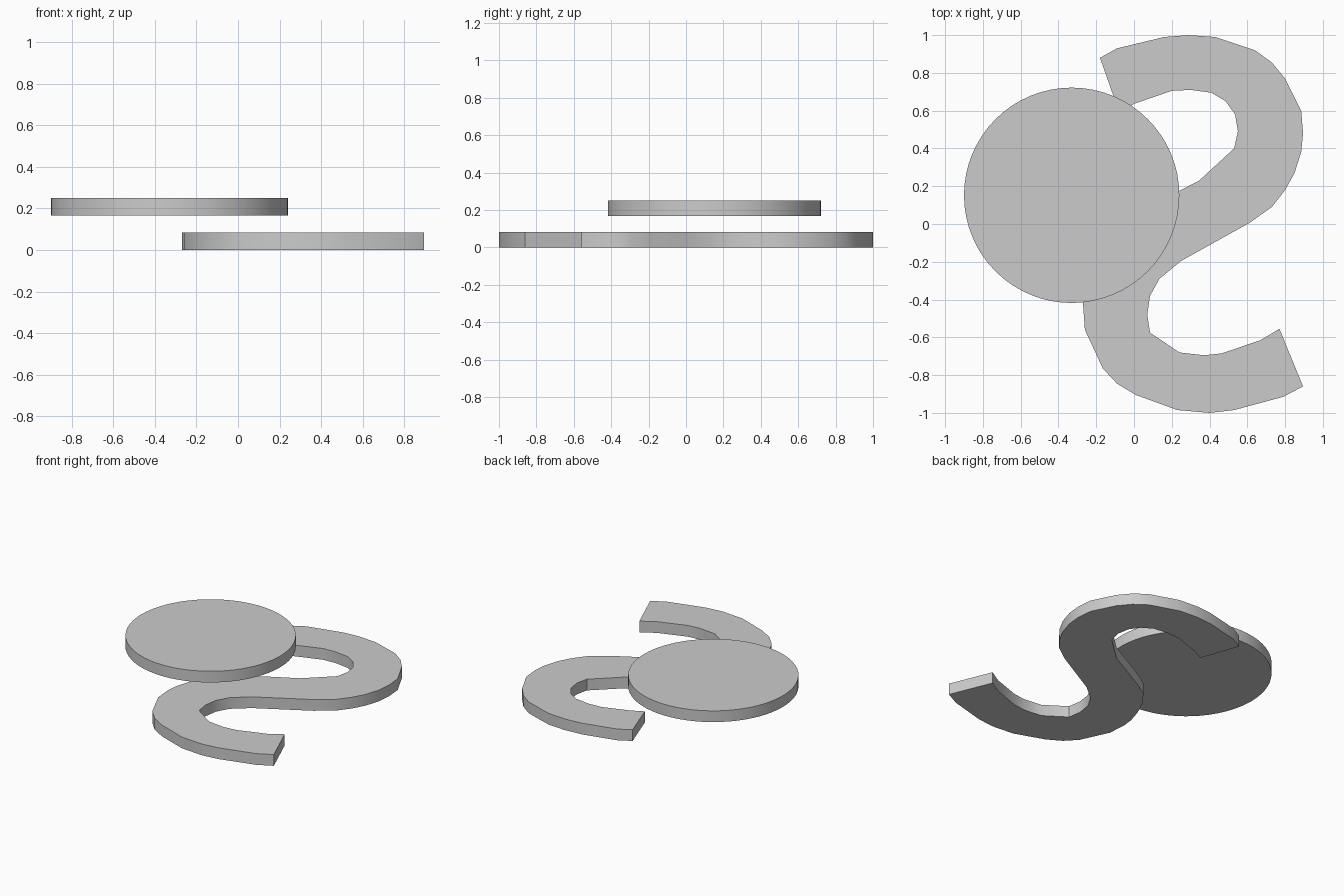
import bpy, bmesh, math

if "Cube" in bpy.data.objects:
    bpy.data.objects.remove(bpy.data.objects["Cube"])

grey = bpy.data.materials.new("plain grey")
grey.diffuse_color = (0.6, 0.6, 0.6, 1)
grey.use_nodes = True
grey.node_tree.nodes["Principled BSDF"].inputs["Base Color"].default_value = grey.diffuse_color


def slab(name, outline, z0, z1):
    """Extrude a flat outline into a solid plate."""
    bm = bmesh.new()
    face = bm.faces.new([bm.verts.new((x, y, z0)) for x, y in outline])
    ext = bmesh.ops.extrude_face_region(bm, geom=[face])
    top = [v for v in ext["geom"] if isinstance(v, bmesh.types.BMVert)]
    bmesh.ops.translate(bm, verts=top, vec=(0, 0, z1 - z0))
    bmesh.ops.recalc_face_normals(bm, faces=bm.faces)
    mesh = bpy.data.meshes.new(name)
    bm.to_mesh(mesh)
    bm.free()
    mesh.materials.append(grey)
    obj = bpy.data.objects.new(name, mesh)
    bpy.context.collection.objects.link(obj)
    bpy.ops.object.select_all(action="DESELECT")
    obj.select_set(True)
    bpy.context.view_layer.objects.active = obj
    bpy.ops.object.shade_smooth_by_angle(angle=math.radians(30))
    return obj


# Outer edge of the upper hook, running down to the lower hook's inner edge
right_edge = [
    (-0.18, 0.88), (-0.09, 0.93), (0.16, 0.99), (0.29, 1.0), (0.43, 0.99),
    (0.64, 0.92), (0.73, 0.855), (0.80, 0.77), (0.885, 0.60), (0.895, 0.48),
    (0.885, 0.38), (0.85, 0.27), (0.80, 0.18), (0.73, 0.09), (0.61, 0.005),
    (0.25, -0.195), (0.135, -0.29), (0.085, -0.38), (0.07, -0.48),
    (0.085, -0.575), (0.24, -0.68), (0.37, -0.695), (0.465, -0.685),
    (0.67, -0.615), (0.77, -0.555)]
# Outer edge of the lower hook, running up to the upper hook's inner edge
left_edge = [
    (0.895, -0.86), (0.79, -0.915), (0.53, -0.985), (0.40, -1.0),
    (0.23, -0.985), (0.01, -0.905), (-0.09, -0.845), (-0.165, -0.765),
    (-0.26, -0.56), (-0.27, -0.42), (-0.26, -0.34), (-0.23, -0.24),
    (-0.18, -0.13), (-0.10, -0.02), (0.0, 0.045), (0.24, 0.175),
    (0.345, 0.23), (0.53, 0.40), (0.55, 0.49), (0.535, 0.58), (0.485, 0.65),
    (0.41, 0.695), (0.30, 0.71), (0.20, 0.705), (0.01, 0.64), (-0.08, 0.595)]
slab("curved_base", right_edge + left_edge, 0.0, 0.083)

# Round plate floating above the base
n = 64
disc = [(-0.33 + 0.57 * math.cos(2 * math.pi * i / n),
         0.152 + 0.57 * math.sin(2 * math.pi * i / n)) for i in range(n)]
slab("round_plate", disc, 0.167, 0.25)
